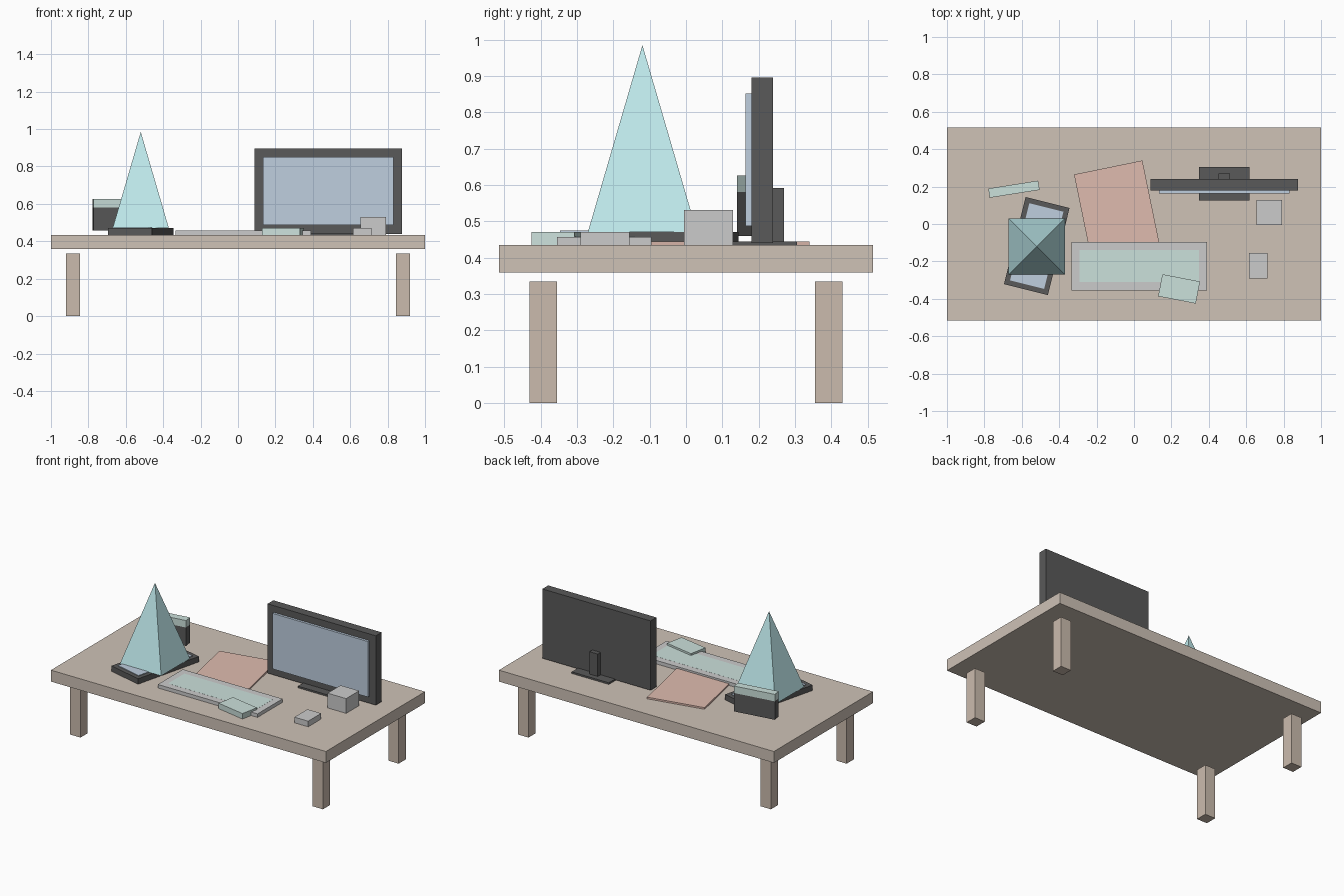
import bpy, math

if "Cube" in bpy.data.objects:
    bpy.data.objects.remove(bpy.data.objects["Cube"])


def material(name, rgb):
    m = bpy.data.materials.new(name)
    m.diffuse_color = (*rgb, 1)
    m.use_nodes = True
    m.node_tree.nodes["Principled BSDF"].inputs["Base Color"].default_value = m.diffuse_color
    return m


wood = material("wood", (0.62, 0.54, 0.47))
leg_wood = material("leg_wood", (0.60, 0.50, 0.42))
dark = material("dark_plastic", (0.10, 0.10, 0.10))
glass = material("screen_blue", (0.52, 0.62, 0.74))
teal = material("teal", (0.52, 0.82, 0.84))
pale_teal = material("pale_teal", (0.60, 0.75, 0.71))
pink = material("pink_paper", (0.74, 0.50, 0.43))


def box(name, center, size, z0, z1, mat=None, turn=0):
    """Box with a footprint centre, footprint size, height range and turn in degrees."""
    bpy.ops.mesh.primitive_cube_add(size=1)
    ob = bpy.context.object
    ob.name = name
    ob.scale = (size[0], size[1], z1 - z0)
    ob.location = (center[0], center[1], (z0 + z1) / 2)
    ob.rotation_euler.z = math.radians(turn)
    if mat:
        ob.data.materials.append(mat)
    return ob


# Desk: slab and four legs set slightly below it
TOP = 0.434
box("desk_top", (0, 0), (2, 1.03), 0.359, TOP, wood)
for sx, side in ((-1, "left"), (1, "right")):
    for sy, end in ((-1, "front"), (1, "back")):
        box(f"{end}_{side}_leg", (sx * 0.882, sy * 0.393), (0.075, 0.075), 0, 0.334, leg_wood)

# Monitor: case, screen, neck and foot
box("monitor_case", (0.483, 0.21), (0.787, 0.06), 0.44, 0.896, dark)
box("monitor_screen", (0.483, 0.173), (0.696, 0.018), 0.487, 0.852, glass)
box("monitor_neck", (0.483, 0.255), (0.06, 0.03), 0.44, 0.592, dark)
box("monitor_foot", (0.483, 0.215), (0.27, 0.18), TOP, 0.445, dark)

# Paper sheet partly under the keyboard
box("paper_sheet", (-0.085, 0.044), (0.373, 0.527), TOP, 0.445, pink, 11.6)

# Keyboard with key area
box("keyboard", (0.028, -0.225), (0.725, 0.26), TOP, 0.457)
box("key_area", (0.028, -0.225), (0.64, 0.17), 0.45, 0.4575, pale_teal)

# Small desk items
box("phone_block", (0.241, -0.347), (0.205, 0.12), TOP, 0.47, pale_teal, -11)
box("mouse", (0.664, -0.223), (0.10, 0.135), TOP, 0.471)
box("cup_block", (0.723, 0.062), (0.135, 0.135), TOP, 0.531)

# Tablet with inset screen
box("tablet_case", (-0.52, -0.118), (0.242, 0.48), TOP, 0.47, dark, -14)
box("tablet_screen", (-0.52, -0.118), (0.188, 0.425), 0.46, 0.474, glass, -14)

# Pyramid standing on the tablet
bpy.ops.mesh.primitive_cone_add(vertices=4, radius1=0.15 * math.sqrt(2), radius2=0,
                                depth=0.514, location=(-0.52, -0.12, 0.728),
                                rotation=(0, 0, math.radians(45)))
pyramid = bpy.context.object
pyramid.name = "pyramid"
pyramid.data.materials.append(teal)

# Upright thin box with dark body and pale cap
box("upright_box_body", (-0.642, 0.186), (0.27, 0.05), 0.459, 0.58, dark, 9)
box("upright_box_cap", (-0.642, 0.186), (0.27, 0.05), 0.58, 0.626, pale_teal, 9)
